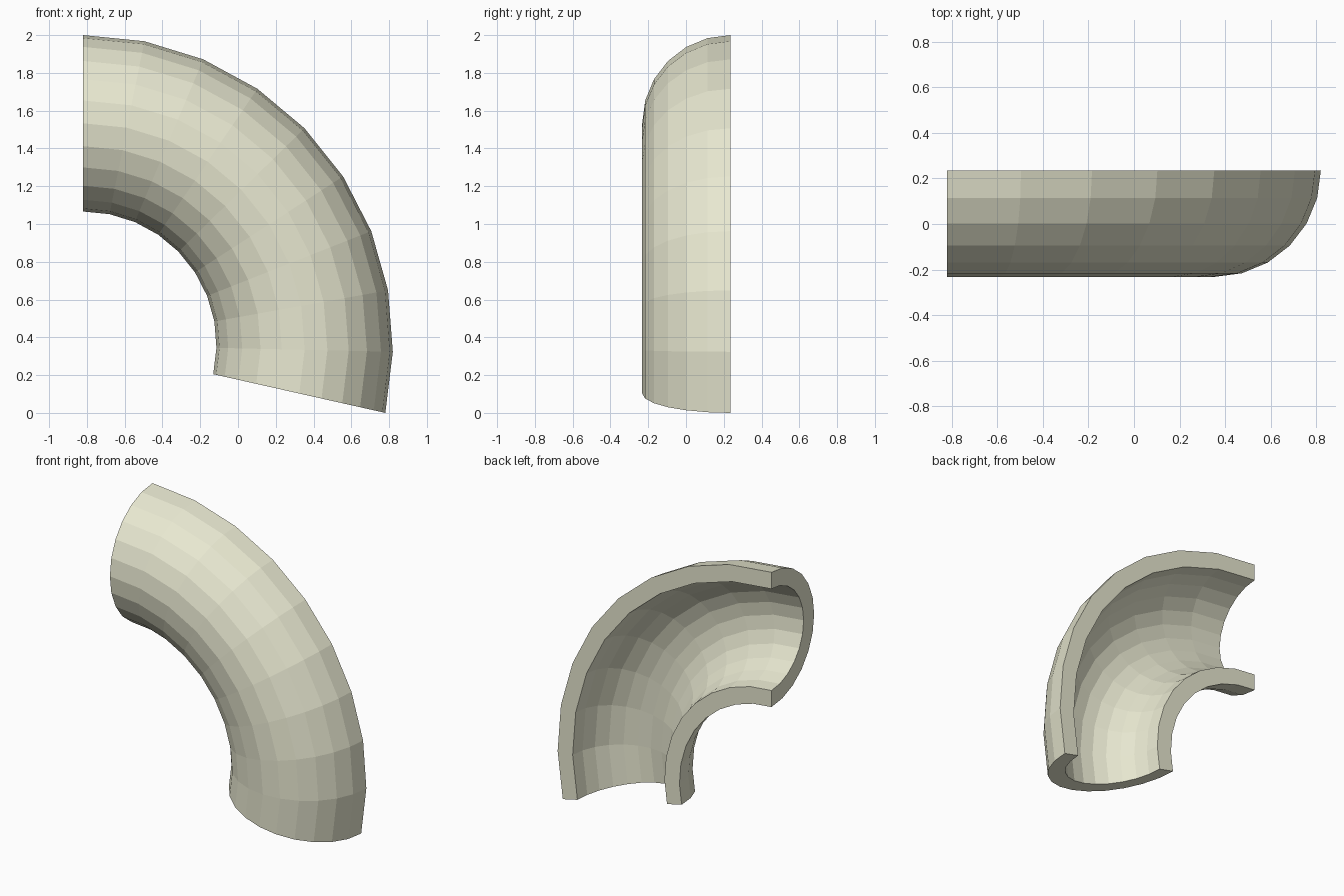
import bpy, bmesh
from math import sin, cos, pi, radians

if "Cube" in bpy.data.objects:
    bpy.data.objects.remove(bpy.data.objects["Cube"])

# Elbow: half of a thick tube swept around a horizontal axis
CX, CZ, BACK = -0.82, 0.36, 0.235     # bend centre and flat rear plane
BEND, TUBE, WALL = 1.173, 0.467, 0.115
SIDES, STEPS, SWEEP = 12, 9, radians(102.68)

# C-shaped cross-section as (radius from bend axis, y): outer arc, then inner arc back
def arc(r):
    return [(BEND + r * cos(pi * i / SIDES), BACK - r * sin(pi * i / SIDES))
            for i in range(SIDES + 1)]

section = arc(TUBE) + arc(TUBE - WALL)[::-1]
n = len(section)

bm = bmesh.new()
rings = []
for k in range(STEPS + 1):
    a = SWEEP * k / STEPS
    rings.append([bm.verts.new((CX + r * sin(a), y, CZ + r * cos(a))) for r, y in section])

# Walls and flat rear rims
for r0, r1 in zip(rings, rings[1:]):
    for i in range(n):
        j = (i + 1) % n
        bm.faces.new((r0[i], r0[j], r1[j], r1[i]))

# End caps between the outer and inner arcs
for ring in (rings[0], rings[-1]):
    for i in range(SIDES):
        bm.faces.new((ring[i], ring[i + 1], ring[n - 2 - i], ring[n - 1 - i]))

bmesh.ops.recalc_face_normals(bm, faces=bm.faces[:])
mesh = bpy.data.meshes.new("half_pipe_elbow")
bm.to_mesh(mesh)
bm.free()

# Cream finish
mat = bpy.data.materials.new("cream")
mat.diffuse_color = (0.8, 0.8, 0.63, 1)
mat.use_nodes = True
mat.node_tree.nodes["Principled BSDF"].inputs["Base Color"].default_value = mat.diffuse_color
mesh.materials.append(mat)
bpy.context.collection.objects.link(bpy.data.objects.new("half_pipe_elbow", mesh))
